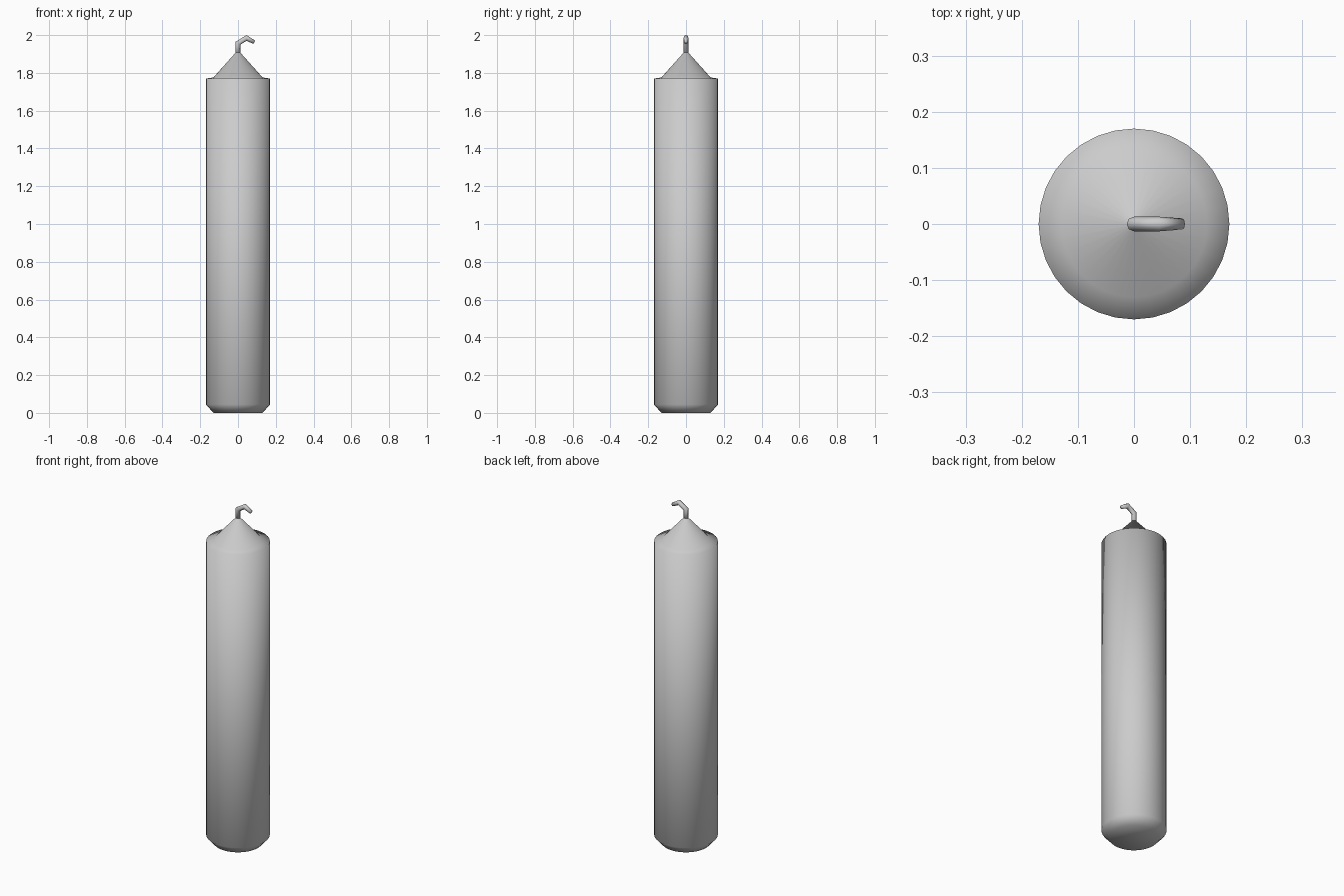
import bpy, bmesh, math
from mathutils import Vector

if "Cube" in bpy.data.objects:
    bpy.data.objects.remove(bpy.data.objects["Cube"])


def skin_rings(name, rings):
    """Join a list of equal-sized point rings into a closed smooth tube."""
    bm = bmesh.new()
    loops = [[bm.verts.new(p) for p in ring] for ring in rings]
    n = len(loops[0])
    for a, b in zip(loops, loops[1:]):
        for i in range(n):
            j = (i + 1) % n
            bm.faces.new((a[i], a[j], b[j], b[i]))
    bm.faces.new(loops[0][::-1])
    bm.faces.new(loops[-1])
    bmesh.ops.recalc_face_normals(bm, faces=bm.faces)
    for f in bm.faces:
        f.smooth = True
    mesh = bpy.data.meshes.new(name)
    bm.to_mesh(mesh)
    bm.free()
    obj = bpy.data.objects.new(name, mesh)
    bpy.context.collection.objects.link(obj)
    return obj


def ring(center, u, v, n):
    """Ellipse of n points spanned by the half-axes u and v."""
    return [center + u * math.cos(2 * math.pi * i / n) + v * math.sin(2 * math.pi * i / n)
            for i in range(n)]


# Wax body: chamfered foot, straight side, narrow shoulder, conical tip
profile = [(0.13, 0.0), (0.17, 0.045), (0.17, 1.77), (0.13, 1.776), (0.012, 1.908)]
skin_rings("candle_body", [ring(Vector((0, 0, z)), Vector((r, 0, 0)), Vector((0, r, 0)), 32)
                           for r, z in profile])

# Bent wick: mitred rings along a path in the xz plane
path = [Vector(p) for p in [(0, 0, 1.89), (0, 0, 1.957), (0.045, 0, 1.985), (0.086, 0, 1.962)]]
radii = [0.013, 0.013, 0.013, 0.010]
rings = []
for i, (p, r) in enumerate(zip(path, radii)):
    d_in = (p - path[max(i - 1, 0)]).normalized()
    d_out = (path[min(i + 1, len(path) - 1)] - p).normalized()
    tangent = (d_in + d_out).normalized()
    miter = 1 / tangent.dot(d_out if i == 0 else d_in)
    side = Vector((tangent.z, 0, -tangent.x)) * r * miter
    rings.append(ring(p, side, Vector((0, r, 0)), 8))
wick = skin_rings("wick", rings)
